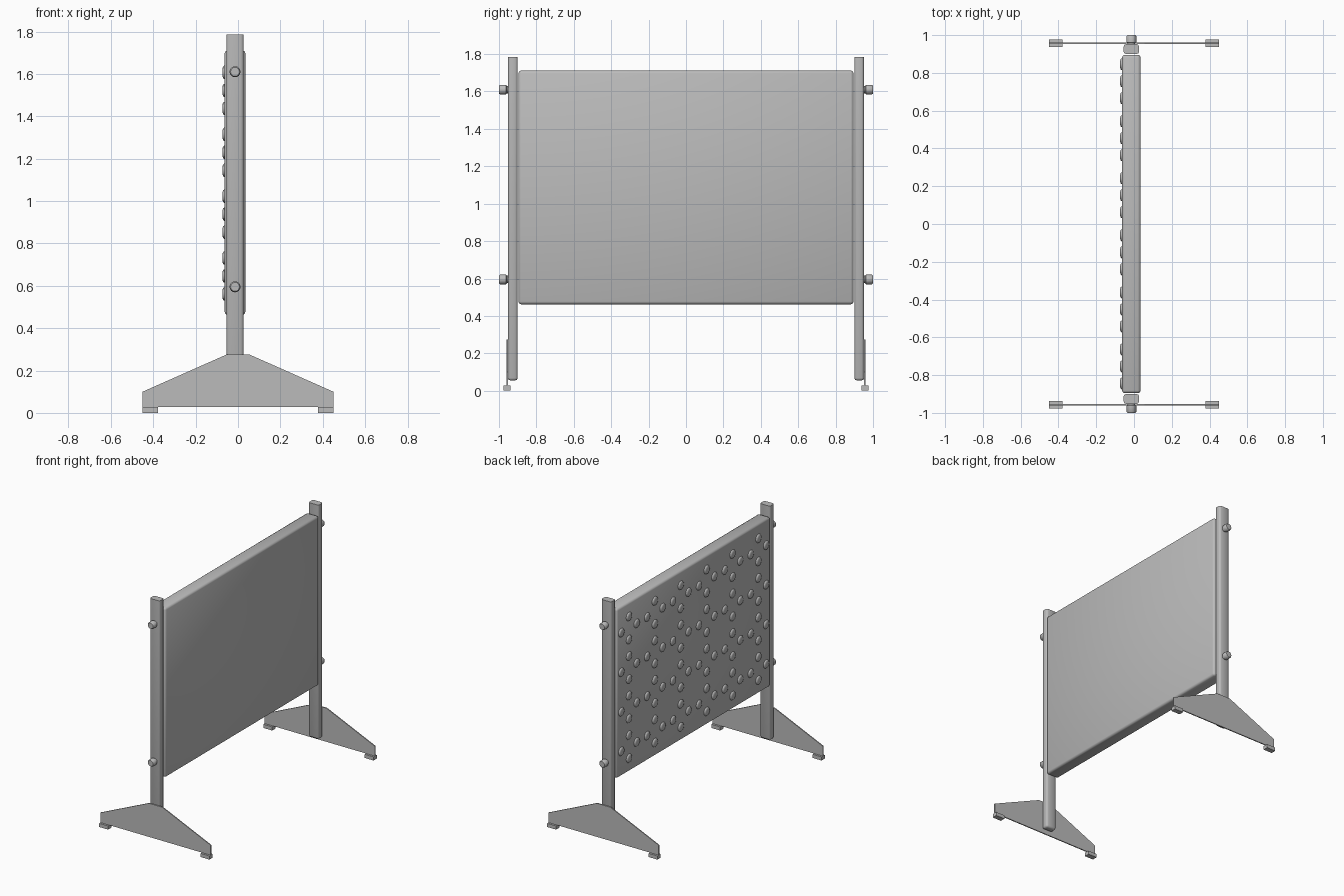
import bpy, bmesh, math
from mathutils import Matrix, Vector

if "Cube" in bpy.data.objects:
    bpy.data.objects.remove(bpy.data.objects["Cube"], do_unlink=True)

grey = bpy.data.materials.new("light grey")
grey.use_nodes = True
colour = (0.5, 0.5, 0.5, 1)
grey.diffuse_color = colour
grey.node_tree.nodes["Principled BSDF"].inputs["Base Color"].default_value = colour

CENTRE = -0.014  # x of the posts and panel


def finish(name, bm, smooth=True):
    bmesh.ops.recalc_face_normals(bm, faces=bm.faces)
    mesh = bpy.data.meshes.new(name)
    bm.to_mesh(mesh)
    bm.free()
    mesh.materials.append(grey)
    obj = bpy.data.objects.new(name, mesh)
    bpy.context.collection.objects.link(obj)
    if smooth:
        bpy.ops.object.select_all(action="DESELECT")
        obj.select_set(True)
        bpy.context.view_layer.objects.active = obj
        bpy.ops.object.shade_smooth_by_angle(angle=math.radians(50))
    return obj


def box(name, centre, size, bevel=0, keep_top=False):
    bm = bmesh.new()
    bmesh.ops.create_cube(bm, size=1, matrix=Matrix.Translation(centre) @ Matrix.Diagonal((*size, 1)))
    if bevel:
        edges = [e for e in bm.edges
                 if not (keep_top and all(v.co.z > centre[2] for v in e.verts))]
        bmesh.ops.bevel(bm, geom=edges, offset=bevel, segments=2, profile=0.5, affect="EDGES")
    return finish(name, bm, bool(bevel))


def lathe(bm, profile, base, axis, sides):
    """Rings of (radius, distance along axis), capped at both ends."""
    turn = Vector((0, 0, 1)).rotation_difference(Vector(axis)).to_matrix()
    rings = []
    for r, h in profile:
        rings.append([bm.verts.new(Vector(base) + turn @ Vector(
            (r * math.cos(math.tau * i / sides), r * math.sin(math.tau * i / sides), h)))
            for i in range(sides)])
    for a, b in zip(rings, rings[1:]):
        for i in range(sides):
            j = (i + 1) % sides
            bm.faces.new((a[i], a[j], b[j], b[i]))
    bm.faces.new(rings[0])
    bm.faces.new(rings[-1])


# Panel
box("panel", (CENTRE, 0, 1.087), (0.098, 1.792, 1.25), 0.015)

# Raised dots in repeating diamonds on one side
bm = bmesh.new()
for col in range(6):
    for row in range(4):
        y, z = 0.756 - 0.302 * col, 1.522 - 0.292 * row
        for dy, dz in ((0, 0.085), (0.09, 0), (-0.09, 0), (0, -0.085)):
            lathe(bm, ((0.032, 0), (0.032, 0.008), (0.028, 0.014), (0.02, 0.017)),
                  (-0.056, y + dy, z + dz), (-1, 0, 0), 16)
finish("dots", bm)

# Stands at each end
for side, s in (("front", -1), ("back", 1)):
    box(side + "_post", (CENTRE, s * 0.926, 0.92), (0.082, 0.052, 1.73), 0.013, keep_top=True)

    # Knobs
    for level, z in (("lower", 0.595), ("upper", 1.61)):
        bm = bmesh.new()
        lathe(bm, ((0.02, 0), (0.02, 0.008), (0.026, 0.012), (0.026, 0.044), (0.021, 0.05)),
              (CENTRE, s * 0.95, z), (0, s, 0), 16)
        finish(f"{side}_{level}_knob", bm)

    # Foot plate
    bm = bmesh.new()
    outline = ((-0.45, 0.027), (0.45, 0.027), (0.45, 0.1), (0.055, 0.275), (-0.055, 0.275), (-0.45, 0.1))
    face = bm.faces.new([bm.verts.new((x, s * 0.953, z)) for x, z in outline])
    out = bmesh.ops.extrude_face_region(bm, geom=[face])
    bmesh.ops.translate(bm, vec=(0, s * 0.008, 0),
                        verts=[v for v in out["geom"] if isinstance(v, bmesh.types.BMVert)])
    finish(side + "_foot_plate", bm, False)

    # Ground pads
    for end, x in (("right", -0.414), ("left", 0.414)):
        box(f"{side}_{end}_pad", (x, s * 0.957, 0.0135), (0.072, 0.038, 0.027))
